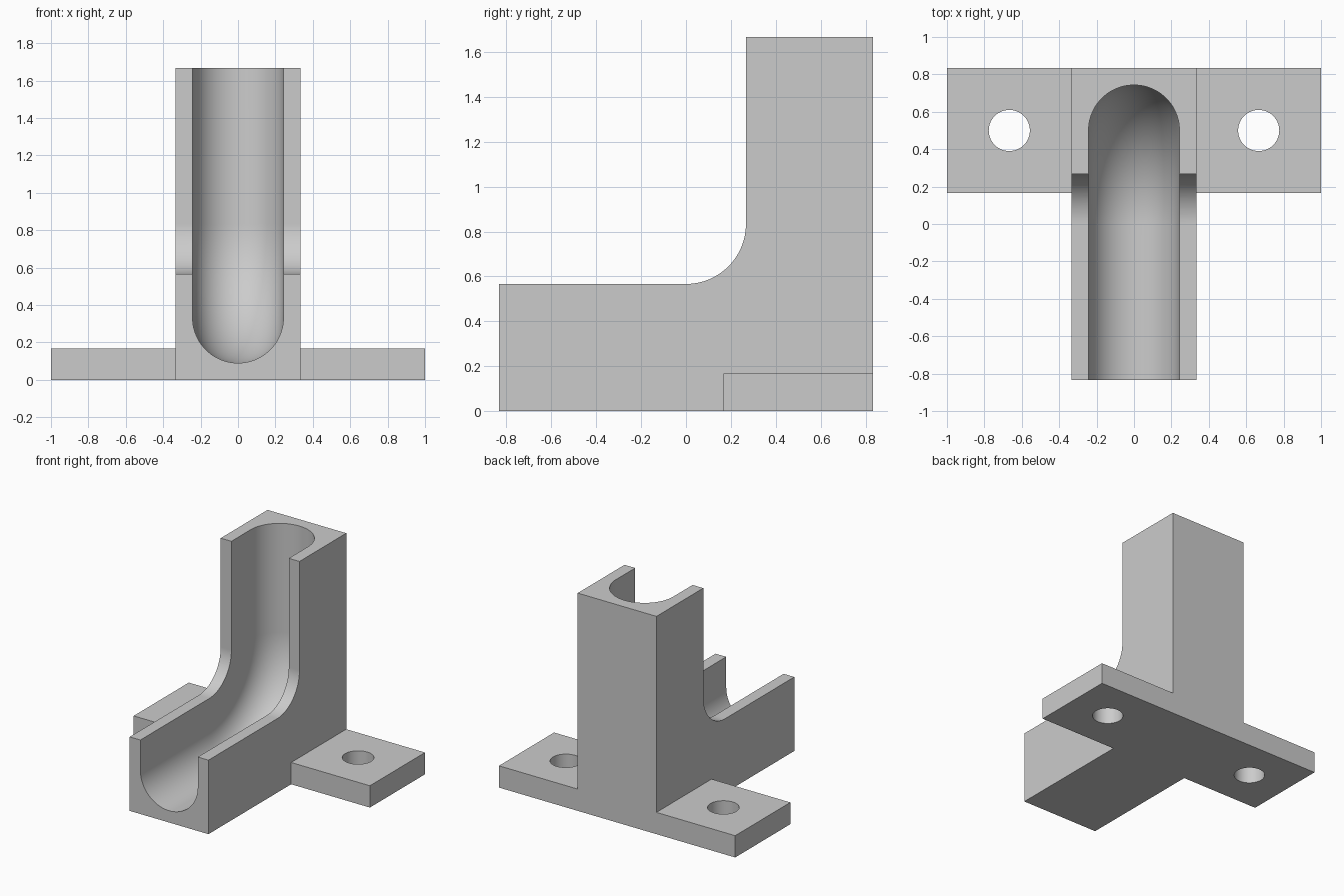
import bpy, bmesh, math
from mathutils import Vector

cube = bpy.data.objects.get("Cube")
if cube:
    bpy.data.objects.remove(cube, do_unlink=True)

# Main dimensions, all based on a unit of one sixth
U = 1 / 6
HALF_W, DEPTH, HEIGHT = 2 * U, 5 * U, 10 * U
BEND_Z = 5 * U            # centre of the bend lies at y = 0
FILLET_R = 0.267          # inner bend of the body
PATH_R = 3 * U            # bend of the channel axis
GROOVE_R = 0.243          # half width of the channel
STEPS = 40

grey = bpy.data.materials.new("light_grey")
grey.use_nodes = True
colour = (0.6, 0.6, 0.6, 1)
grey.diffuse_color = colour
grey.node_tree.nodes["Principled BSDF"].inputs["Base Color"].default_value = colour


def make_object(name, bm):
    bmesh.ops.recalc_face_normals(bm, faces=bm.faces)
    mesh = bpy.data.meshes.new(name)
    bm.to_mesh(mesh)
    bm.free()
    mesh.materials.append(grey)
    obj = bpy.data.objects.new(name, mesh)
    bpy.context.collection.objects.link(obj)
    return obj


def prism(name, outline, direction):
    """Extrude a closed planar outline along a direction."""
    bm = bmesh.new()
    face = bm.faces.new([bm.verts.new(p) for p in outline])
    new = bmesh.ops.extrude_face_region(bm, geom=[face])["geom"]
    bmesh.ops.translate(bm, vec=direction,
                        verts=[v for v in new if isinstance(v, bmesh.types.BMVert)])
    return make_object(name, bm)


def boolean(target, other, operation):
    mod = target.modifiers.new(other.name, 'BOOLEAN')
    mod.operation, mod.object, mod.solver = operation, other, 'EXACT'
    other.hide_render = True


def bend_angles():
    return [-math.pi / 2 + math.pi / 2 * i / STEPS for i in range(STEPS + 1)]


# L-shaped body with a rounded inner corner
side = [(-DEPTH, 0), (DEPTH, 0), (DEPTH, HEIGHT), (FILLET_R, HEIGHT)]
side += [(FILLET_R * math.cos(a), BEND_Z + FILLET_R * math.sin(a))
         for a in reversed(bend_angles())]
side.append((-DEPTH, BEND_Z - FILLET_R))
body = prism("elbow_bracket", [(-HALF_W, y, z) for y, z in side], (2 * HALF_W, 0, 0))

# Mounting flange across the back
flange = prism("mounting_flange", [(-1, U, 0), (1, U, 0), (1, DEPTH, 0), (-1, DEPTH, 0)],
               (0, 0, U))

# Round-bottomed channel swept along the bend; offset is measured outward from its axis
section = [(GROOVE_R * math.cos(t), GROOVE_R * math.sin(t))
           for t in (math.pi * i / STEPS for i in range(STEPS + 1))]
section += [(-GROOVE_R, -0.3), (GROOVE_R, -0.3)]
stations = [(Vector((0, -1, BEND_Z)), -math.pi / 2)]
stations += [(Vector((0, 0, BEND_Z)), a) for a in bend_angles()]
stations.append((Vector((0, 0, HEIGHT + 0.2)), 0))

bm = bmesh.new()
rings = []
for centre, a in stations:
    outward = Vector((0, math.cos(a), math.sin(a)))
    rings.append([bm.verts.new(centre + Vector((x, 0, 0)) + outward * (PATH_R + d))
                  for x, d in section])
for r0, r1 in zip(rings, rings[1:]):
    for i in range(len(section)):
        j = (i + 1) % len(section)
        bm.faces.new((r0[i], r0[j], r1[j], r1[i]))
bm.faces.new(rings[0])
bm.faces.new(rings[-1])
channel = make_object("channel_cutter", bm)

boolean(body, flange, 'UNION')
boolean(body, channel, 'DIFFERENCE')
cutters = [flange, channel]

# Bolt holes, one in each flange wing
for name, sx in (("left_hole_cutter", 1), ("right_hole_cutter", -1)):
    ring = [(sx * 4 * U + 0.11 * math.cos(t), 3 * U + 0.11 * math.sin(t), -0.1)
            for t in (math.tau * i / 48 for i in range(48))]
    hole = prism(name, ring, (0, 0, 0.5))
    boolean(body, hole, 'DIFFERENCE')
    cutters.append(hole)

# Apply the cuts and remove the helpers
bpy.ops.object.select_all(action='DESELECT')
body.select_set(True)
bpy.context.view_layer.objects.active = body
for mod in list(body.modifiers):
    bpy.ops.object.modifier_apply(modifier=mod.name)
for obj in cutters:
    bpy.data.objects.remove(obj, do_unlink=True)

# Smooth curves, crisp edges, flat faces kept flat
bpy.ops.object.shade_smooth_by_angle(angle=math.radians(30))
weighted = body.modifiers.new("Weighted Normal", 'WEIGHTED_NORMAL')
weighted.keep_sharp = True
